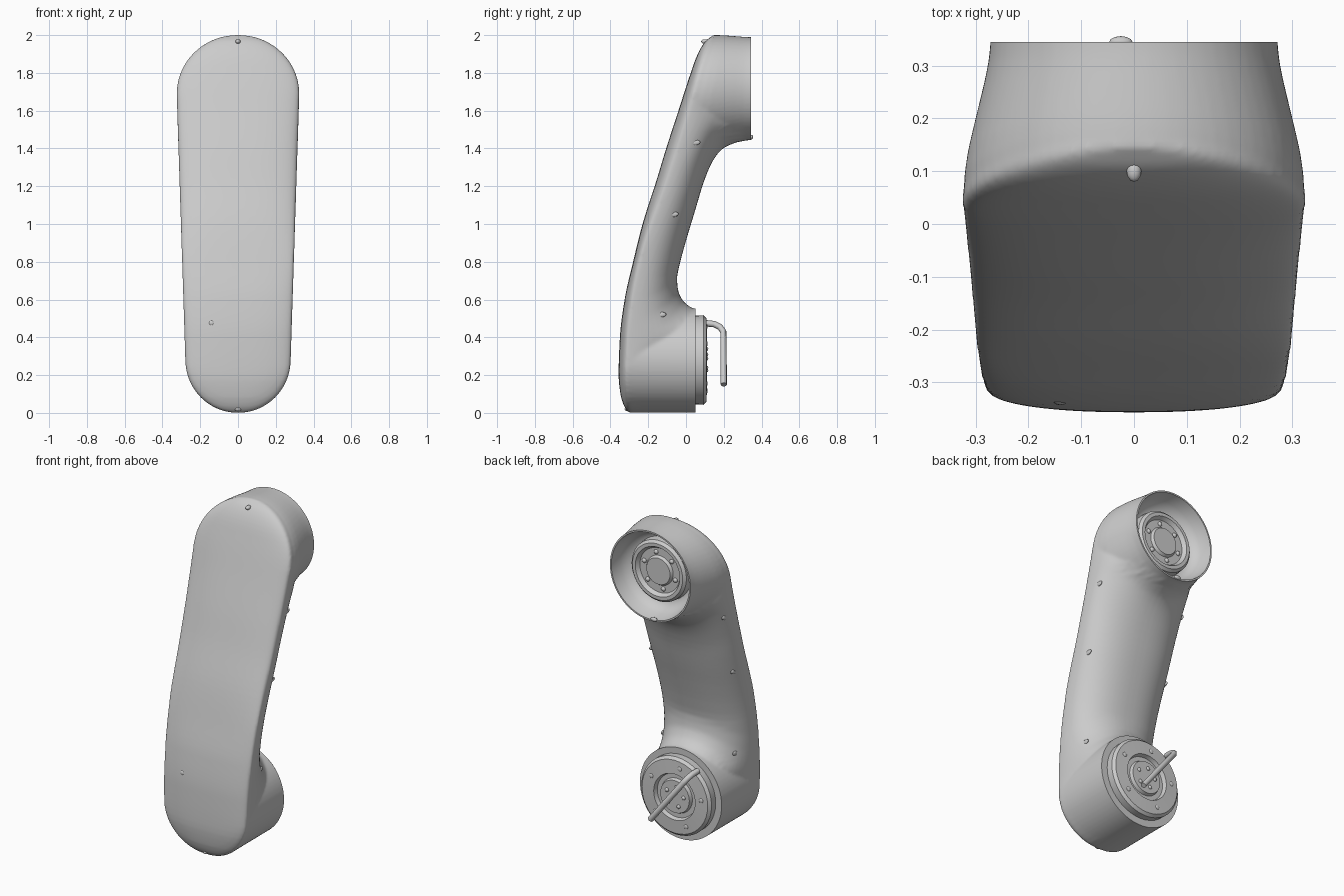
import bpy, bmesh, math
from mathutils import Vector

if "Cube" in bpy.data.objects:
    bpy.data.objects.remove(bpy.data.objects["Cube"])

GREY = bpy.data.materials.new("plain_grey")
GREY.diffuse_color = (0.6, 0.6, 0.6, 1)
GREY.use_nodes = True
GREY.node_tree.nodes["Principled BSDF"].inputs["Base Color"].default_value = GREY.diffuse_color


def curve(pts):
    """Smooth function through (z, value) points."""
    n = len(pts)
    sl = [(pts[i + 1][1] - pts[i][1]) / (pts[i + 1][0] - pts[i][0]) for i in range(n - 1)]
    m = [sl[0]] + [0 if a * b <= 0 else 2 * a * b / (a + b) for a, b in zip(sl, sl[1:])] + [sl[-1]]

    def f(z):
        z = min(max(z, pts[0][0]), pts[-1][0])
        i = max(k for k in range(n - 1) if k == 0 or pts[k][0] <= z)
        h = pts[i + 1][0] - pts[i][0]
        t = (z - pts[i][0]) / h
        return ((2*t**3 - 3*t*t + 1) * pts[i][1] + (t**3 - 2*t*t + t) * h * m[i]
                + (3*t*t - 2*t**3) * pts[i + 1][1] + (t**3 - t*t) * h * m[i + 1])
    return f


def smooth(ob, angle=35):
    bpy.ops.object.select_all(action='DESELECT')
    ob.select_set(True)
    bpy.context.view_layer.objects.active = ob
    bpy.ops.object.shade_smooth_by_angle(angle=math.radians(angle))


def finish(name, bm):
    bmesh.ops.recalc_face_normals(bm, faces=bm.faces)
    me = bpy.data.meshes.new(name)
    bm.to_mesh(me)
    bm.free()
    me.materials.append(GREY)
    ob = bpy.data.objects.new(name, me)
    bpy.context.collection.objects.link(ob)
    smooth(ob)
    return ob


def loft(name, rings):
    bm = bmesh.new()
    vs = [[bm.verts.new(p) for p in r] for r in rings]
    n = len(rings[0])
    for a, b in zip(vs, vs[1:]):
        for i in range(n):
            bm.faces.new((a[i], a[(i + 1) % n], b[(i + 1) % n], b[i]))
    bm.faces.new(vs[0])
    bm.faces.new(vs[-1])
    return finish(name, bm)


def lathe(name, cz, profile, n=40):
    """Turned part around the y axis; profile holds (radius, y)."""
    return loft(name, [[(r * math.cos(2 * math.pi * i / n), y, cz + r * math.sin(2 * math.pi * i / n))
                        for i in range(n)] for r, y in profile])


def ball(name, loc, size, tilt=0):
    bm = bmesh.new()
    bmesh.ops.create_uvsphere(bm, u_segments=12, v_segments=8, radius=1)
    ob = finish(name, bm)
    ob.location, ob.scale, ob.rotation_euler = loc, size, (tilt, 0, 0)


def apply_mod(ob, kind, **settings):
    mod = ob.modifiers.new("step", kind)
    for k, v in settings.items():
        setattr(mod, k, v)
    bpy.context.view_layer.objects.active = ob
    bpy.ops.object.modifier_apply(modifier=mod.name)


def boolean(ob, other, op):
    apply_mod(ob, 'BOOLEAN', operation=op, object=other, solver='EXACT')
    bpy.data.objects.remove(other, do_unlink=True)


def block(y0, z0, z1):
    return loft("block", [[(-.6, y, z0), (.6, y, z0), (.6, y, z1), (-.6, y, z1)] for y in (y0, .8)])


# Side outlines: front face, crease edge, plain back of the grip, back with necks
front = curve([(0, -.30), (.03, -.325), (.1, -.347), (.2, -.357), (.4, -.35), (.6, -.325), (.8, -.28),
               (1, -.23), (1.235, -.155), (1.4, -.105), (1.6, -.04), (1.8, .025), (1.9, .062), (1.97, .105), (2, .145)])
crease = curve([(0, -.298), (.2, -.312), (.4, -.305), (.76, -.255), (1.235, -.095), (1.5, -.01),
                (1.7, .045), (1.82, .078), (1.9, .105), (2, .148)])
grip = curve([(0, -.06), (.6, -.055), (.715, -.048), (.8, -.03), (.945, .01), (1.077, .05),
              (1.225, .092), (1.45, .15), (1.7, .19), (1.9, .18), (2, .15)])
neck = curve([(.5, .08), (.547, .05), (.562, .02), (.594, -.016), (.65, -.042), (.715, -.048), (.8, -.03),
              (.945, .01), (1.077, .05), (1.225, .095), (1.33, .14), (1.395, .19), (1.43, .26), (1.448, .34), (1.5, .37)])
EAR_Z, MOUTH_Z = 1.717, .277


def step(v, a, b):
    t = min(max((v - a) / (b - a), 0), 1)
    return t * t * (3 - 2 * t)


def flare(x, z):
    """Extra depth where the grip sweeps out round each cup."""
    if z > 1:
        ze = max(EAR_Z - math.hypot(x, EAR_Z - z), 1.0)
        keep = 1 - step(z, 1.50, 1.72)
    else:
        ze = min(MOUTH_Z + math.hypot(x, z - MOUTH_Z), 1.0)
        keep = step(z, .28, .46)
    return max(0, neck(ze) - grip(ze)) * keep


def width(z):
    """Half width of the front face."""
    if z < .28:
        return .279 * math.sqrt(max(0, 1 - ((.28 - z) / .28) ** 2))
    if z > 1.69:
        return .325 * math.sqrt(max(0, 1 - ((z - 1.69) / .312) ** 2))
    return .279 + .046 * (z - .28) / 1.41


# Grip body, lofted upward through D-shaped sections
zs = [.28 - .28 * math.cos(i * math.pi / 24) for i in range(1, 13)]
zs += [.3 + .025 * i for i in range(9)] + [.52 + .012 * i for i in range(12)]
zs += [.68 + .04 * i for i in range(16)] + [1.3 + .012 * i for i in range(14)]
zs += [1.48 + .03 * i for i in range(7)] + [1.69 + .312 * math.sin(i * math.pi / 30) for i in range(15)]
zs[0] = .001
zs.append(2.001)
rings = []
for z in zs:
    w, ye = width(z), crease(z)
    yf, yb = min(front(z), ye - .001), grip(z)
    ring = []
    for i in range(72):
        a = 2 * math.pi * i / 72
        c, s = math.cos(a), math.sin(a)
        e = 2 / 2.3
        x = w * math.copysign(abs(c) ** e, c)
        if s > 1e-6:
            u = s ** e
            y = ye + (yb - ye) * u + flare(x, z) * step(u, 0, .6)
        else:
            y = ye - (ye - yf) * abs(s) ** e
        ring.append((x, y, z))
    rings.append(ring)
body = loft("handset_body", rings)


def cup(name, cz0, rx0, rz0, cz1, r1, y1, shape):
    """Cup wall running from the crease to a round mouth."""
    out = []
    for t, k in shape:
        ring = []
        for i in range(64):
            a = 2 * math.pi * i / 64
            c, s = math.cos(a), math.sin(a)
            z0 = cz0 + rz0 * s
            y0 = crease(z0) + .006
            x, z = rx0 * c * (1 - k) + r1 * c * k, z0 * (1 - k) + (cz1 + r1 * s) * k
            ring.append((x, y0 + (y1 - y0) * t, z))
        out.append(ring)
    return loft(name, out)


ear = cup("ear_cup", 1.69, .323, .31, EAR_Z, .272, .345,
          [(0, 0), (.15, .03), (.3, .16), (.45, .36), (.6, .57), (.75, .78), (.88, .93), (1, 1), (1.2, 1)])
mouth = cup("mouth_cup", .279, .278, .278, MOUTH_Z, .276, .05, [(0, 0), (.5, .5), (1, 1), (1.1, 1)])
boolean(body, ear, 'UNION')
boolean(body, mouth, 'UNION')

# Blend the parts into one skin, then trim both mouths flat and hollow the ear cup
apply_mod(body, 'REMESH', mode='VOXEL', voxel_size=.009)
apply_mod(body, 'SMOOTH', factor=.5, iterations=4)
boolean(body, block(.345, 1.2, 2.3), 'DIFFERENCE')
boolean(body, block(.05, -.3, .9), 'DIFFERENCE')
hollow = lathe("ear_hollow", EAR_Z, [(.19, .215), (.225, .235), (.25, .275), (.263, .345), (.266, .40)], 48)
boolean(body, hollow, 'DIFFERENCE')
smooth(body, 40)

# Earpiece inside the hollow
lathe("earpiece", EAR_Z, [(.19, .205), (.185, .26), (.17, .275), (.15, .275), (.135, .252),
                          (.09, .252), (.08, .268), (.01, .268)])
for i in range(6):
    a = i * math.pi / 3 + .3
    ball("earpiece_bump", (.11 * math.cos(a), .252, EAR_Z + .11 * math.sin(a)), (.014, .012, .014))
ball("ear_rim_tab", (-.025, .345, 1.46), (.022, .011, .012))

# Mouthpiece cap with raised rim and centre
lathe("mouthpiece", .28, [(.235, .03), (.237, .092), (.222, .108), (.14, .112), (.132, .088),
                          (.105, .088), (.098, .108), (.01, .108)])
for i in range(5):
    a = i * 2 * math.pi / 5 + .5
    ball("mouthpiece_screw", (.18 * math.cos(a), .109, .28 + .18 * math.sin(a)), (.014, .006, .014))
    ball("mouthpiece_bump", (.06 * math.cos(a), .108, .28 + .06 * math.sin(a)), (.012, .01, .012))

# Bent wire lead
cu = bpy.data.curves.new("wire_lead", 'CURVE')
cu.dimensions, cu.bevel_depth, cu.bevel_resolution, cu.use_fill_caps = '3D', .017, 2, True
sp = cu.splines.new('POLY')
path = [(-.15, .10, .475), (-.145, .15, .47), (-.135, .18, .455), (-.12, .198, .43), (.10, .20, .15)]
sp.points.add(len(path) - 1)
for p, co in zip(sp.points, path):
    p.co = (*co, 1)
cu.materials.append(GREY)
bpy.context.collection.objects.link(bpy.data.objects.new("wire_lead", cu))

# Small studs: three on each side, one on the front, one at each end
for y, z in ((.05, 1.43), (-.065, 1.05), (-.13, .52)):
    for s in (-1, 1):
        hit, loc, nor, _ = body.ray_cast(Vector((s, y, z)), Vector((-s, 0, 0)))
        if hit:
            ball("side_stud", loc - nor * .004, (.008, .028, .014), .1)
ball("front_stud", (-.14, front(.475) + .012, .475), (.016, .012, .016))
ball("top_stud", (0, .10, 1.966), (.014, .02, .012))
ball("bottom_stud", (0, -.305, .02), (.02, .02, .012))
